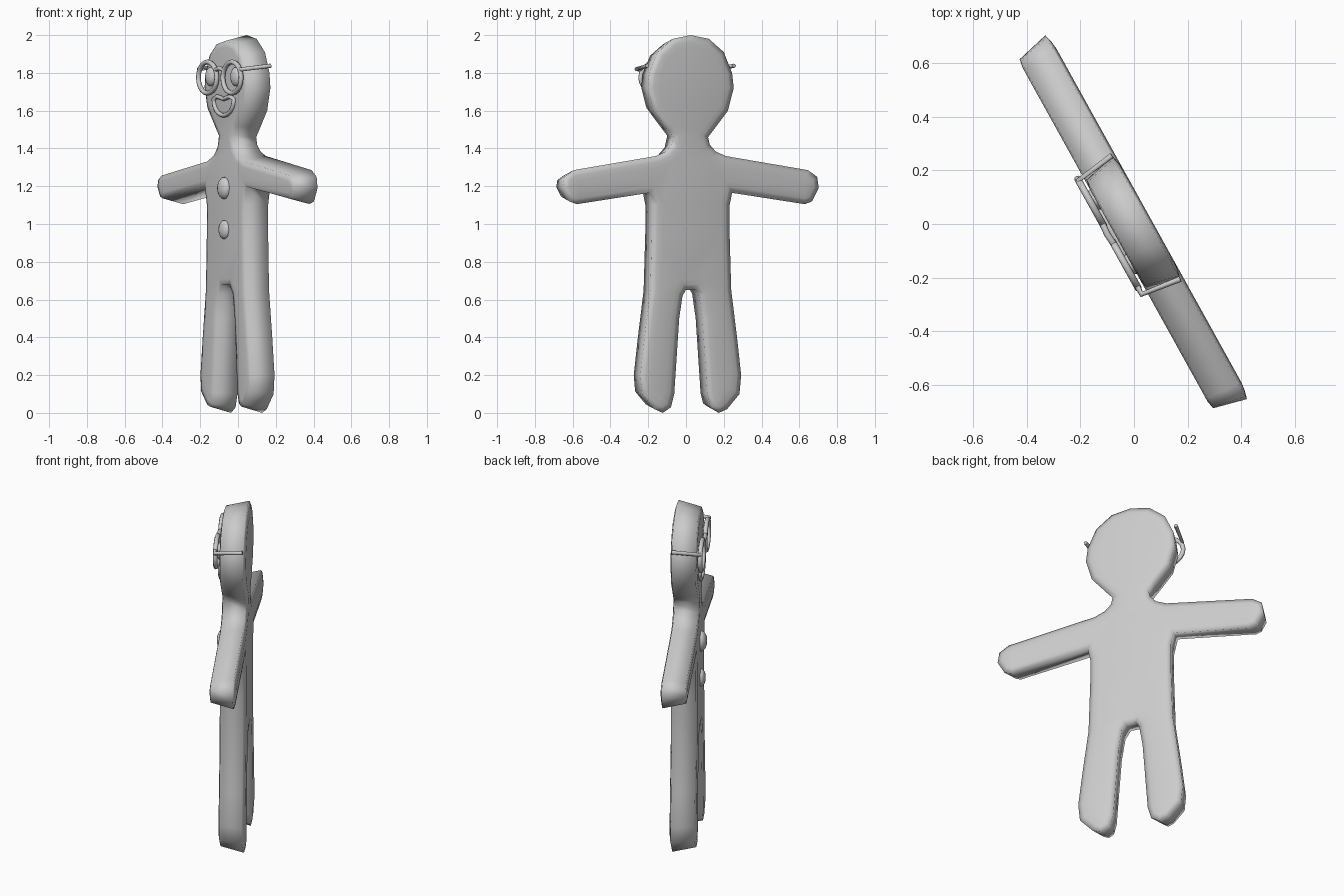
import bpy, bmesh
from math import sin, cos, pi, radians
from mathutils import Matrix, Vector

if "Cube" in bpy.data.objects:
    bpy.data.objects.remove(bpy.data.objects["Cube"])

TURN = radians(-61)   # the figure stands turned about the vertical
BACK = 0.052          # depth of the back rim
FACE = -0.082         # depth of the front surface

dough = bpy.data.materials.new("plain_grey")
dough.use_nodes = True
GREY = (0.6, 0.6, 0.6, 1)
dough.diffuse_color = GREY
dough.node_tree.nodes["Principled BSDF"].inputs["Base Color"].default_value = GREY


def place(name, data):
    """Link an object, turn it with the figure and give it the colour."""
    obj = bpy.data.objects.new(name, data)
    bpy.context.collection.objects.link(obj)
    obj.rotation_euler.z = TURN
    data.materials.append(dough)
    return obj


def finish(name, bm):
    bmesh.ops.recalc_face_normals(bm, faces=bm.faces)
    for f in bm.faces:
        f.smooth = True
    me = bpy.data.meshes.new(name)
    bm.to_mesh(me)
    bm.free()
    return place(name, me)


def tube(name, points, radius, closed=False):
    """Round wire along a path."""
    cu = bpy.data.curves.new(name, "CURVE")
    cu.dimensions = "3D"
    cu.bevel_depth = radius
    cu.bevel_resolution = 2
    cu.use_fill_caps = True
    sp = cu.splines.new("POLY")
    sp.points.add(len(points) - 1)
    for p, co in zip(sp.points, points):
        p.co = (*co, 1)
    sp.use_cyclic_u = closed
    obj = place(name, cu)
    bpy.ops.object.select_all(action="DESELECT")
    obj.select_set(True)
    bpy.context.view_layer.objects.active = obj
    bpy.ops.object.convert(target="MESH")
    bpy.context.object.data.shade_smooth()


def dome(name, x, z, rx, ry, rz):
    """Flattened ball pressed into the front."""
    bm = bmesh.new()
    m = Matrix.Translation((x, FACE, z)) @ Matrix.Diagonal((rx, ry, rz, 1))
    bmesh.ops.create_uvsphere(bm, u_segments=16, v_segments=10, radius=1, matrix=m)
    finish(name, bm)


# Body: half outline from the crown down to the crotch, mirrored
half = [(0, 2), (.11, 1.98), (.2, 1.91), (.25, 1.8), (.26, 1.72), (.225, 1.6),
        (.14, 1.5), (.105, 1.46), (.115, 1.42), (.15, 1.385), (.21, 1.36),
        (.71, 1.285), (.765, 1.25), (.775, 1.19), (.735, 1.12), (.69, 1.105),
        (.25, 1.165), (.235, 1.1), (.235, .95), (.245, .65), (.28, .4),
        (.305, .2), (.295, .1), (.22, .02), (.17, 0), (.12, .03), (.1, .1),
        (.07, .5), (.05, .62), (.03, .65)]
outline = half + [(-x, z) for x, z in reversed(half[1:])]


def inset(bm, face, steps):
    """Step a face inward and outward along its normal."""
    for width, rise in steps:
        bmesh.ops.inset_region(bm, faces=[face], thickness=width, depth=rise,
                               use_boundary=True, use_even_offset=True)


bm = bmesh.new()
front = bm.faces.new([bm.verts.new((x, BACK, z)) for x, z in outline])
front.normal_update()
if front.normal.y > 0:
    front.normal_flip()
# tapered side wall, then a softly raised front
inset(bm, front, [(.03, .127), (.03, .006)])
# gently padded back
rim = [e for e in bm.edges if e.is_boundary]
back = bmesh.ops.edgeloop_fill(bm, edges=rim)["faces"][0]
back.normal_update()
if back.normal.y < 0:
    back.normal_flip()
inset(bm, back, [(.03, .008), (.03, .004)])
bmesh.ops.triangulate(bm, faces=[f for f in bm.faces if len(f.verts) > 4])
finish("body", bm)

# Buttons and eyes
dome("upper_button", 0, 1.19, .052, .034, .058)
dome("lower_button", 0, .97, .046, .026, .05)
for name, x in (("left_eye", .125), ("right_eye", -.15)):
    dome(name, x, 1.78, .042, .025, .05)

# Open smiling mouth
smile = [(.11 * cos(a), 1.66 + .085 * sin(a)) for a in [-pi * i / 12 for i in range(13)]]
smile += [(-.07, 1.675), (0, 1.662), (.07, 1.675)]
tube("mouth", [(x, FACE - .004, z) for x, z in smile], .012, True)

# Glasses: two rims, a bridge and two side arms
LENS = -.102
for side, cx in (("left", .118), ("right", -.148)):
    ring = [2 * pi * i / 20 for i in range(20)]
    tube(side + "_rim", [(cx + .1 * cos(a), LENS, 1.775 + .083 * sin(a)) for a in ring],
         .013, True)
    s = 1 if cx > 0 else -1
    tube(side + "_side_arm", [(cx + s * .085, LENS, 1.818), (s * .243, LENS, 1.82),
                              (s * .263, BACK, 1.838)], .011)
tube("bridge", [(-.062, LENS, 1.815), (-.015, LENS - .004, 1.825), (.032, LENS, 1.815)], .012)
